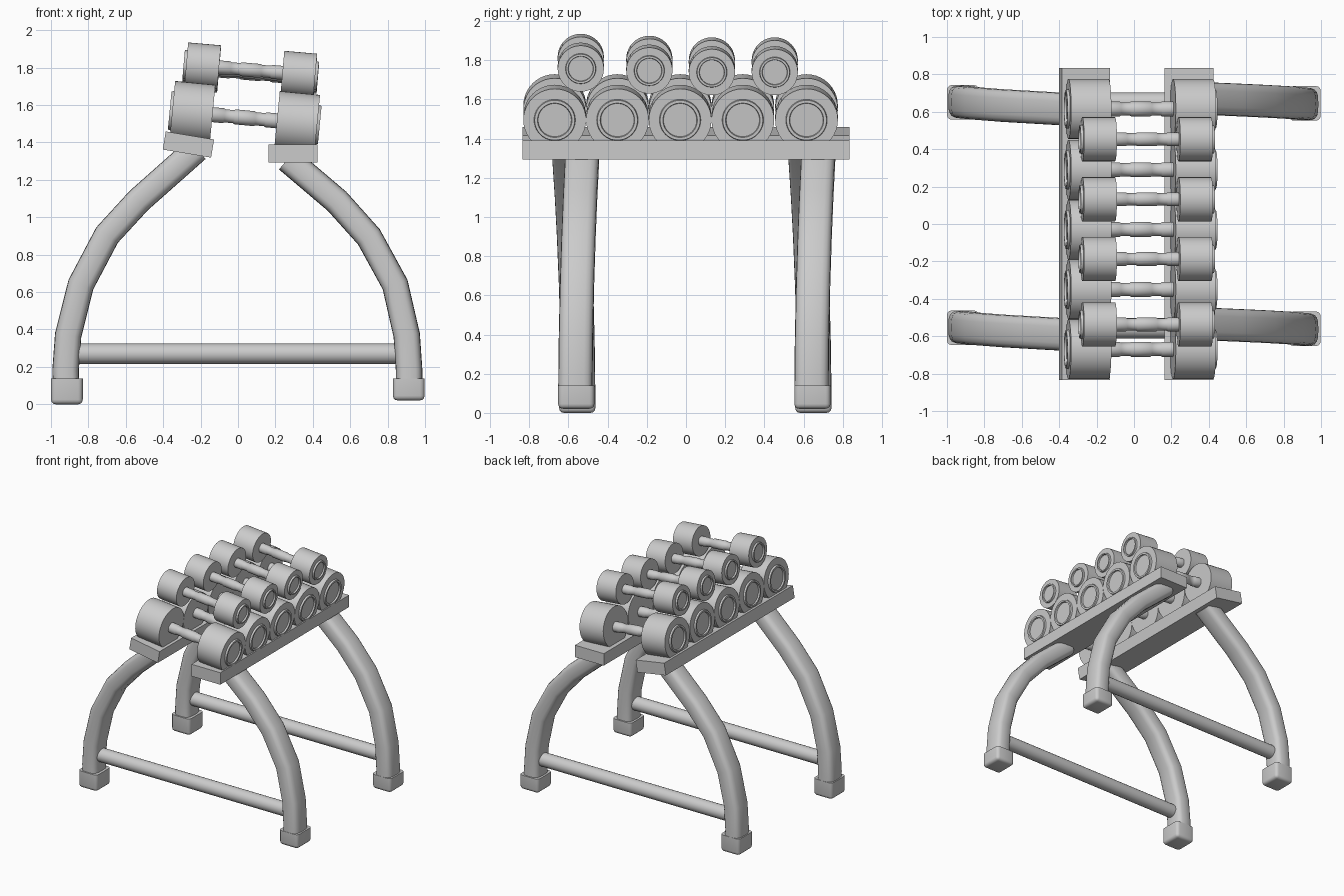
import bpy, bmesh
from math import sin, cos, pi, radians, copysign
from mathutils import Vector, Matrix

old = bpy.data.objects.get("Cube")
if old:
    bpy.data.objects.remove(old, do_unlink=True)

grey = bpy.data.materials.new("light grey")
grey.use_nodes = True
COLOUR = (0.6, 0.6, 0.6, 1)
grey.diffuse_color = COLOUR
grey.node_tree.nodes["Principled BSDF"].inputs["Base Color"].default_value = COLOUR


def finish(name, bm, matrix=Matrix()):
    """Turn a bmesh into a smooth-by-angle grey object."""
    bmesh.ops.recalc_face_normals(bm, faces=bm.faces)
    mesh = bpy.data.meshes.new(name)
    bm.to_mesh(mesh)
    bm.free()
    mesh.materials.append(grey)
    ob = bpy.data.objects.new(name, mesh)
    bpy.context.collection.objects.link(ob)
    ob.matrix_world = matrix
    bpy.ops.object.select_all(action='DESELECT')
    ob.select_set(True)
    bpy.context.view_layer.objects.active = ob
    bpy.ops.object.shade_smooth_by_angle(angle=radians(35))
    return ob


def skin(bm, rings):
    """Bridge closed rings of points and cap both ends."""
    loops = [[bm.verts.new(p) for p in ring] for ring in rings]
    n = len(loops[0])
    for a, b in zip(loops, loops[1:]):
        for i in range(n):
            j = (i + 1) % n
            bm.faces.new((a[i], a[j], b[j], b[i]))
    bm.faces.new(loops[0])
    bm.faces.new(loops[-1])


def lathe(name, profile, matrix, n=40):
    """Revolve (position, radius) pairs around the local x axis."""
    bm = bmesh.new()
    skin(bm, [[(s, r * cos(2 * pi * i / n), r * sin(2 * pi * i / n)) for i in range(n)]
              for s, r in profile])
    return finish(name, bm, matrix)


def rounded(w, h, n=20, power=0.6):
    """Rounded-rectangle cross-section as (across, side) pairs."""
    out = []
    for i in range(n):
        c, s = cos(2 * pi * i / n), sin(2 * pi * i / n)
        out.append((copysign(abs(c) ** power, c) * w / 2, copysign(abs(s) ** power, s) * h / 2))
    return out


def box(name, size, matrix, bevel=0.0, segments=1):
    bm = bmesh.new()
    bmesh.ops.create_cube(bm, size=1)
    bmesh.ops.scale(bm, vec=size, verts=bm.verts)
    if bevel:
        # round the upright corners and the underside
        edges = [e for e in bm.edges if min(v.co.z for v in e.verts) < 0]
        bmesh.ops.bevel(bm, geom=edges, offset=bevel, segments=segments,
                        profile=0.5, affect='EDGES')
    return finish(name, bm, matrix)


def dumbbell(name, y, mid, tilt, reach, half, radius, grip):
    """Handle, two weights and recessed end rings in one turned profile."""
    inner, outer = reach - half, reach + half
    side = [(inner * 0.3, grip), (inner * 0.34, grip * 0.88), (inner * 0.62, grip * 0.88),
            (inner * 0.66, grip), (inner, grip), (inner, radius), (outer, radius),
            (outer, radius * 0.66), (outer + 0.014, radius * 0.64),
            (outer + 0.014, radius * 0.55), (outer + 0.002, radius * 0.53)]
    profile = [(-s, r) for s, r in reversed(side)] + side
    place = Matrix.Translation((mid[0], y, mid[1])) @ Matrix.Rotation(radians(tilt), 4, 'Y')
    lathe(name, profile, place)


# Dumbbells: five large ones on the rails, four small ones in the gaps above
for k, y in enumerate((-0.67, -0.35, -0.03, 0.29, 0.615)):
    dumbbell(f"large_dumbbell_{k + 1}", y, (0.036, 1.532), 5.5, 0.281, 0.108, 0.16, 0.04)
for k, (y, dz) in enumerate(((-0.537, 0), (-0.187, -0.01), (0.132, -0.018), (0.453, -0.018))):
    dumbbell(f"small_dumbbell_{k + 1}", y, (0.068, 1.787 + dz), 5, 0.258, 0.088, 0.118, 0.037)

# Rails
box("left_rail", (0.262, 1.67, 0.098), Matrix.Translation((0.293, 0, 1.341)))
box("right_rail", (0.262, 1.67, 0.098),
    Matrix.Translation((-0.265, 0, 1.389)) @ Matrix.Rotation(radians(9.5), 4, 'Y'))

# Curved legs: path in x and z, y runs from foot to top
LEFT = ((0.915, 0.06), (0.915, 0.18), (0.902, 0.37), (0.84, 0.64),
        (0.70, 0.895), (0.53, 1.085), (0.265, 1.31))
RIGHT = ((-0.918, 0.06), (-0.922, 0.18), (-0.908, 0.37), (-0.84, 0.64),
         (-0.70, 0.905), (-0.53, 1.09), (-0.22, 1.365))


def leg(name, path, y_foot, y_top):
    pts = [Vector((x, y_foot + (y_top - y_foot) * (z / 1.3) ** 2, z)) for x, z in path]
    rings = []
    for i, p in enumerate(pts):
        before = (p - pts[i - 1]).normalized() if i else Vector((0, 0, 1))
        after = (pts[i + 1] - p).normalized() if i + 1 < len(pts) else before
        t = before + after
        across = Vector((t.z, 0, -t.x)).normalized()
        rings.append([p + across * a + Vector((0, b, 0)) for a, b in rounded(0.142, 0.175)])
    bm = bmesh.new()
    skin(bm, rings)
    finish(name, bm)


for end, shift in (("front", 0.0), ("back", 1.205)):
    leg(f"{end}_left_leg", LEFT, -0.565 + shift, -0.53 + shift)
    leg(f"{end}_right_leg", RIGHT, -0.55 + shift, -0.595 + shift)
    # Rubber feet
    box(f"{end}_left_foot", (0.17, 0.185, 0.118),
        Matrix.Translation((0.913, -0.56 + shift, 0.08)), 0.025, 3)
    box(f"{end}_right_foot", (0.17, 0.185, 0.138),
        Matrix.Translation((-0.915, -0.555 + shift, 0.069)), 0.025, 3)
    # Round crossbar between the legs
    lathe(f"{end}_crossbar", [(-0.89, 0.055), (0.89, 0.055)],
          Matrix.Translation((0, -0.557 + shift, 0.27)), 20)
